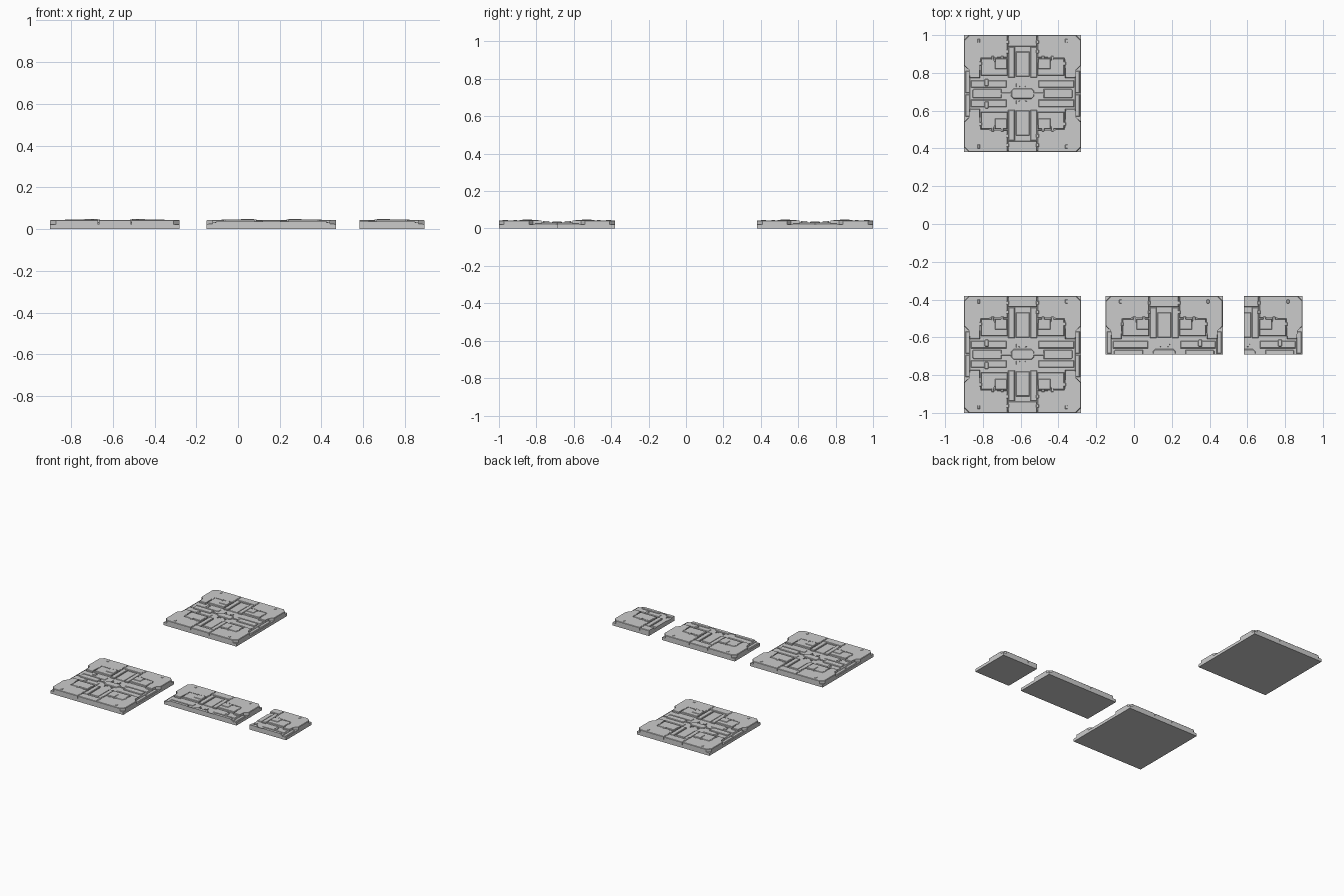
import bpy, bmesh

if "Cube" in bpy.data.objects:
    bpy.data.objects.remove(bpy.data.objects["Cube"])

H = 0.31  # half width of a full tile


def box(u0, v0, u1, v1, c=0):
    """Rectangle outline, optionally with its outer (+u, +v) corner cut."""
    corner = [(u1, v1 - c), (u1 - c, v1)] if c else [(u1, v1)]
    return [(u0, v0), (u1, v0)] + corner + [(u0, v1)]


def ell(u0, v0, u1, v1, w):
    """L outline: bar along the v0 side, leg of the same width along the u1 side."""
    return [(u0, v0), (u1, v0), (u1, v1), (u1 - w, v1), (u1 - w, v0 + w), (u0, v0 + w)]


def capsule(u, v, a, b, c):
    """Octagonal capsule outline."""
    quarter = [(a, b - c), (a - c, b)]
    right = [(x, -y) for x, y in quarter[::-1]] + quarter
    return [(u + x, v + y) for x, y in right] + [(u - x, v + y) for x, y in right[::-1]]


def prism(bm, pts, z0, z1, ch):
    """Extruded outline with chamfered top rim; edges on the tile axes stay sharp."""
    lo = [bm.verts.new((x, y, z0)) for x, y in pts]
    hi = [bm.verts.new((x, y, z1)) for x, y in pts]
    bm.faces.new(lo[::-1])
    bm.faces.new(hi)
    rim = []
    for i in range(len(pts)):
        j = (i + 1) % len(pts)
        bm.faces.new((lo[i], lo[j], hi[j], hi[i]))
        a, b = hi[i], hi[j]
        if not any(abs(a.co[k]) + abs(b.co[k]) < 1e-6 for k in (0, 1)):
            rim.append(bm.edges.get((a, b)))
    if ch:
        bmesh.ops.bevel(bm, geom=rim, offset=ch, segments=1, affect='EDGES')


def tile(label, loc, mx, my):
    def part(name, outlines, top, ch=0.003, bottom=0.018, mirror_x=mx):
        bm = bmesh.new()
        for pts in outlines:
            prism(bm, pts, bottom, top, ch)
        # open the walls where the mirrored halves join
        walls = [f for f in bm.faces
                 if (mirror_x and all(abs(v.co.x) < 1e-5 for v in f.verts))
                 or (my and all(abs(v.co.y) < 1e-5 for v in f.verts))]
        bmesh.ops.delete(bm, geom=walls, context='FACES')
        bmesh.ops.recalc_face_normals(bm, faces=bm.faces)
        me = bpy.data.meshes.new(name)
        bm.to_mesh(me)
        bm.free()
        ob = bpy.data.objects.new(f"{label}_{name}", me)
        ob.location = (*loc, 0)
        bpy.context.collection.objects.link(ob)
        if mirror_x or my:
            m = ob.modifiers.new("mirror", 'MIRROR')
            m.use_axis = (mirror_x, my, False)
            m.merge_threshold = 0.0002

    # plate and channel floor
    part("base_plate", [box(0, 0, H, H)], 0.022, 0, 0)
    part("channel_floor", [box(0, 0, 0.281, 0.3)], 0.031)
    # raised corner slab with a notched side
    slab = [(0.08, H), (0.08, 0.192), (0.226, 0.192), (0.226, 0.082), (0.281, 0.082),
            (0.281, 0.128), (H, 0.15), (H, 0.282), (0.282, H)]
    part("corner_slab", [slab], 0.044)
    # strip running to the middle of the front and back edges
    part("edge_bridge", [box(0, 0.25, 0.077, H)], 0.043)
    part("spine_panel", [box(0, 0.09, 0.036, 0.222)], 0.035)
    part("spine_rail", [box(0.041, 0.086, 0.076, 0.248)], 0.041)
    # nested L-shaped armour
    part("outer_l_block", [ell(0.08, 0.096, 0.221, 0.187, 0.07)], 0.045)
    part("inner_block", [box(0.081, 0.131, 0.147, 0.187)], 0.048)
    # cross channel details
    part("channel_panel", [box(0.085, 0.032, 0.272, 0.07)], 0.034)
    part("centre_bar", [box(0.112, 0, 0.265, 0.024, 0.006)], 0.038)
    part("bar_link", [box(0.05, 0, 0.115, 0.005)], 0.036, 0.001)
    part("hub_plate", [box(0, 0, 0.06, 0.027, 0.012)], 0.037)
    part("hub_bracket", [ell(0.014, 0.035, 0.034, 0.055, 0.005)], 0.036, 0.001)
    part("side_ledge", [box(0.278, 0.004, 0.303, 0.12)], 0.027)
    # small clips bridging the panel seams
    clips = [(0.222, 0.16), (0.158, 0.19), (0.108, 0.19),
             (0.079, 0.273), (0.079, 0.223), (0.232, 0.28)]
    part("seam_clips", [capsule(u, v, 0.007, 0.01, 0.002) for u, v in clips], 0.0465, 0.002)
    # single hatch on one side of the channel
    side = -1 if my else 1
    part("hatch", [capsule(side * 0.19, 0.059, 0.011, 0.019, 0.005)], 0.039, mirror_x=False)


# two full tiles, one half tile and one quarter tile
tile("rear_full_tile", (-0.59, 0.69), True, True)
tile("front_full_tile", (-0.59, -0.69), True, True)
tile("half_tile", (0.16, -0.69), True, False)
tile("quarter_tile", (0.583, -0.69), False, False)
